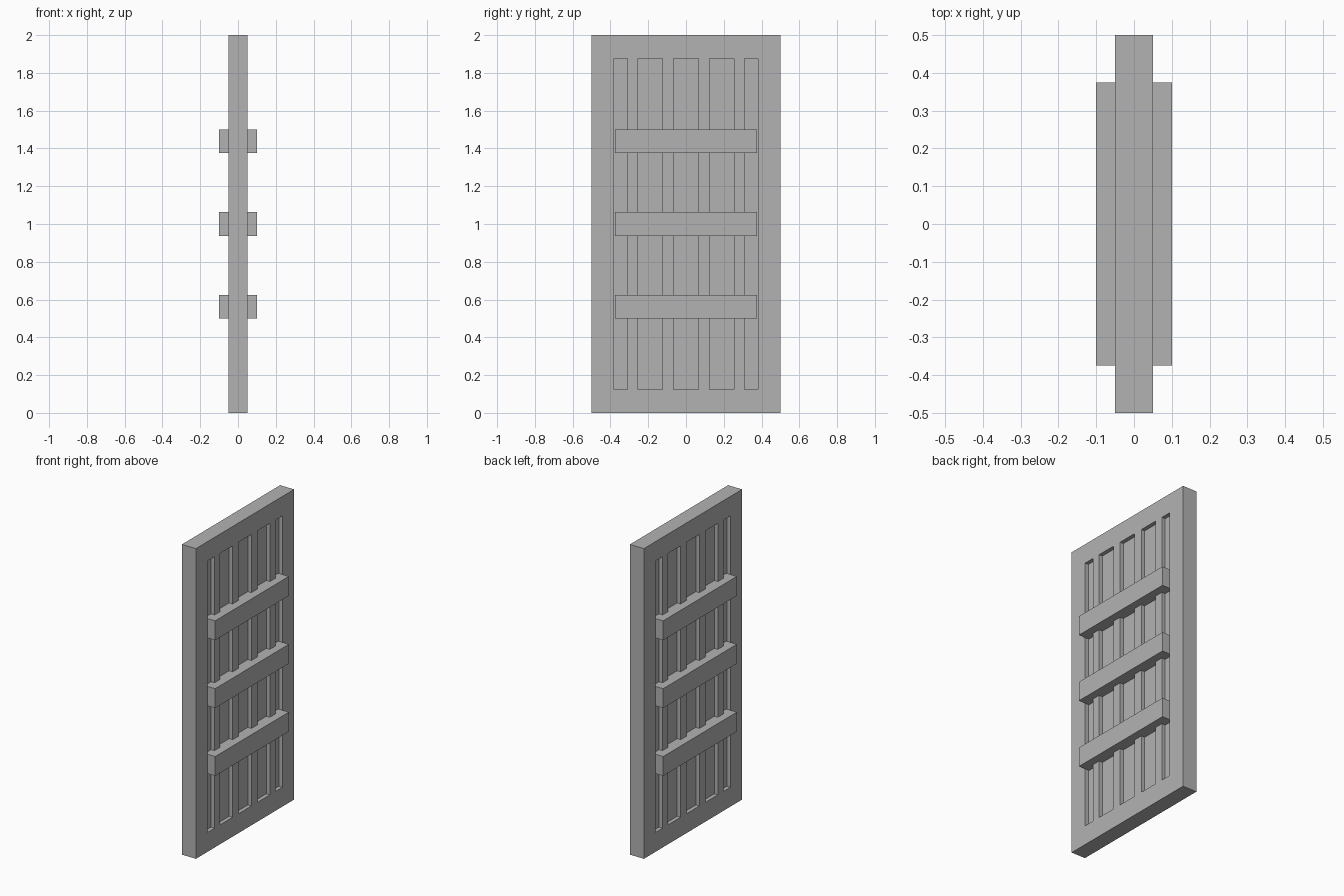
import bpy

# Remove the default cube
cube = bpy.data.objects.get("Cube")
if cube:
    bpy.data.objects.remove(cube, do_unlink=True)

# Single plain grey
grey = bpy.data.materials.new("plain_grey")
grey.use_nodes = True
colour = (0.45, 0.45, 0.45, 1)
grey.diffuse_color = colour
grey.node_tree.nodes["Principled BSDF"].inputs["Base Color"].default_value = colour


def box(name, low, high):
    """Axis-aligned box between two corners."""
    centre = [(a + b) / 2 for a, b in zip(low, high)]
    bpy.ops.mesh.primitive_cube_add(size=1, location=centre)
    obj = bpy.context.object
    obj.name = name
    obj.scale = [b - a for a, b in zip(low, high)]
    bpy.ops.object.transform_apply(location=True, rotation=False, scale=True)
    obj.data.materials.append(grey)
    return obj


HALF = 0.05      # half thickness of the door
RECESS = 0.025   # half thickness of the recessed panel
FRONT = 0.1      # outer face of the cross bars

door = box("door_slab", (-HALF, -0.5, 0), (HALF, 0.5, 2))

# Upright recesses cut into both broad faces
slots = [(-0.38, -0.31), (-0.253, -0.125), (-0.065, 0.065),
         (0.125, 0.253), (0.31, 0.38)]
for side in (-1, 1):
    for y0, y1 in slots:
        x0, x1 = sorted((side * RECESS, side * FRONT))
        cutter = box("recess_cutter", (x0, y0, 0.125), (x1, y1, 1.875))
        cutter.hide_render = True
        cut = door.modifiers.new("recess", 'BOOLEAN')
        cut.operation = 'DIFFERENCE'
        cut.solver = 'EXACT'
        cut.object = cutter
        bpy.context.view_layer.objects.active = door
        bpy.ops.object.modifier_apply(modifier=cut.name)
        bpy.data.objects.remove(cutter, do_unlink=True)

# Cross bars on both faces, seated in the recesses
for side, label in ((-1, "right"), (1, "left")):
    for height, level in ((0.5, "lower"), (0.9375, "middle"), (1.375, "upper")):
        x0, x1 = sorted((side * RECESS, side * FRONT))
        box(f"{level}_{label}_cross_bar",
            (x0, -0.375, height), (x1, 0.375, height + 0.125))
